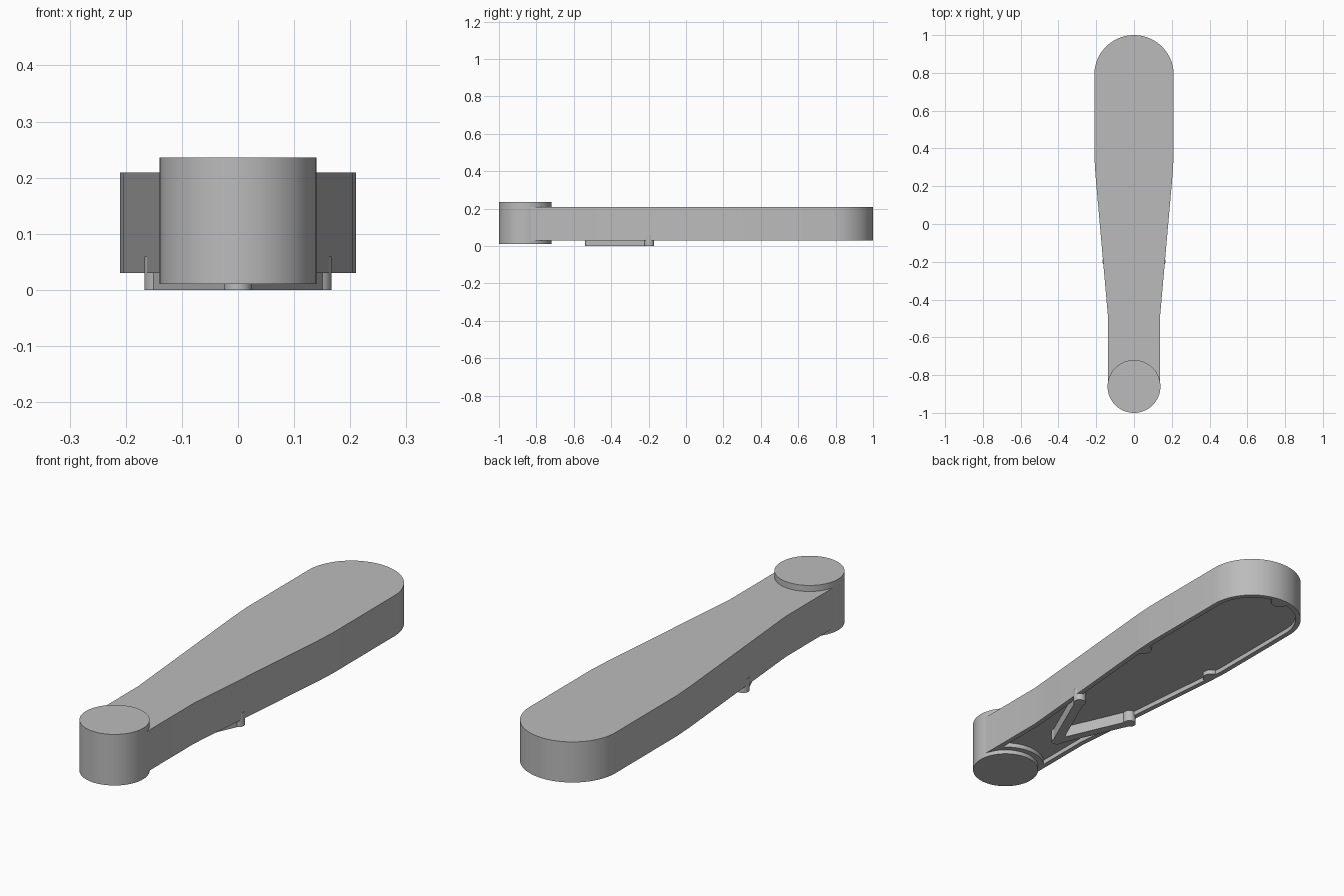
import bpy, bmesh, math
from mathutils import Vector

cube = bpy.data.objects.get("Cube")
if cube:
    bpy.data.objects.remove(cube, do_unlink=True)

grey = bpy.data.materials.new("plain grey")
grey.use_nodes = True
grey.diffuse_color = (0.5, 0.5, 0.5, 1)
grey.node_tree.nodes["Principled BSDF"].inputs["Base Color"].default_value = (0.5, 0.5, 0.5, 1)


def arc(cx, cy, r, start, end, steps):
    """Points along an arc, angles in degrees."""
    angles = [math.radians(start + (end - start) * i / steps) for i in range(steps + 1)]
    return [(cx + r * math.cos(a), cy + r * math.sin(a)) for a in angles]


def extrude(name, outline, z0, z1):
    """Solid with the given plan outline between two heights."""
    bm = bmesh.new()
    face = bm.faces.new([bm.verts.new((x, y, z0)) for x, y in outline])
    top = bmesh.ops.extrude_face_region(bm, geom=[face])["geom"]
    bmesh.ops.translate(bm, vec=(0, 0, z1 - z0),
                        verts=[v for v in top if isinstance(v, bmesh.types.BMVert)])
    bmesh.ops.recalc_face_normals(bm, faces=bm.faces)
    mesh = bpy.data.meshes.new(name)
    bm.to_mesh(mesh)
    bm.free()
    mesh.materials.append(grey)
    obj = bpy.data.objects.new(name, mesh)
    bpy.context.collection.objects.link(obj)
    return obj


def disc(name, x, y, r, z0, z1, steps=64):
    return extrude(name, arc(x, y, r, 0, 360, steps)[:-1], z0, z1)


def activate(obj):
    bpy.ops.object.select_all(action="DESELECT")
    obj.select_set(True)
    bpy.context.view_layer.objects.active = obj


def combine(obj, other, operation):
    """Apply a boolean and discard the second solid."""
    activate(obj)
    mod = obj.modifiers.new("cut", "BOOLEAN")
    mod.operation, mod.solver, mod.object = operation, "EXACT", other
    bpy.ops.object.modifier_apply(modifier=mod.name)
    bpy.data.objects.remove(other, do_unlink=True)


def smooth(obj):
    activate(obj)
    bpy.ops.object.shade_smooth_by_angle(angle=math.radians(30))


def arm_outline(inset):
    """Paddle outline, rounded at the back and tapering to the front."""
    side = [(0.137, -0.86), (0.137, -0.5), (0.144, -0.42), (0.204, 0.26), (0.21, 0.36)]
    right = [(x - inset, y) for x, y in side]
    left = [(-x, y) for x, y in reversed(right)]
    return right + arc(0, 0.79, 0.21 - inset, 0, 180, 48) + left


# Arm with a shallow recess underneath, interrupted by small bosses
arm = extrude("lever_arm", arm_outline(0), 0.03, 0.209)
recess = extrude("recess_cutter", arm_outline(0.022), -0.02, 0.05)
recess.hide_render = True
combine(recess, disc("collar_cutter", 0, -0.86, 0.165, -0.1, 0.1), "DIFFERENCE")
for x, y in ((0.19, 0.29), (-0.19, 0.29), (0, 0.975)):
    combine(recess, disc("boss_cutter", x, y, 0.036, -0.1, 0.1, 32), "DIFFERENCE")
combine(arm, recess, "DIFFERENCE")
smooth(arm)

# Round pivot at the narrow end
pivot = disc("pivot_cylinder", 0, -0.86, 0.14, 0.011, 0.236, 96)
smooth(pivot)

# V-shaped spring under the arm, rounded at its apex and tips
apex, tip, half = Vector((0, -0.515)), Vector((0.14, -0.197)), 0.02
spring = disc("v_spring", apex.x, apex.y, 0.025, 0, 0.06, 32)
for s in (-1, 1):
    end = Vector((s * tip.x, tip.y))
    along = (end - apex).normalized()
    n = Vector((-along.y, along.x)) * half
    corners = [apex + n, apex - n, end - n, end + n]
    combine(spring, extrude("spring_leg", [tuple(c) for c in corners], 0, 0.06), "UNION")
    combine(spring, disc("spring_tip", end.x, end.y, 0.027, 0, 0.06, 32), "UNION")
smooth(spring)
